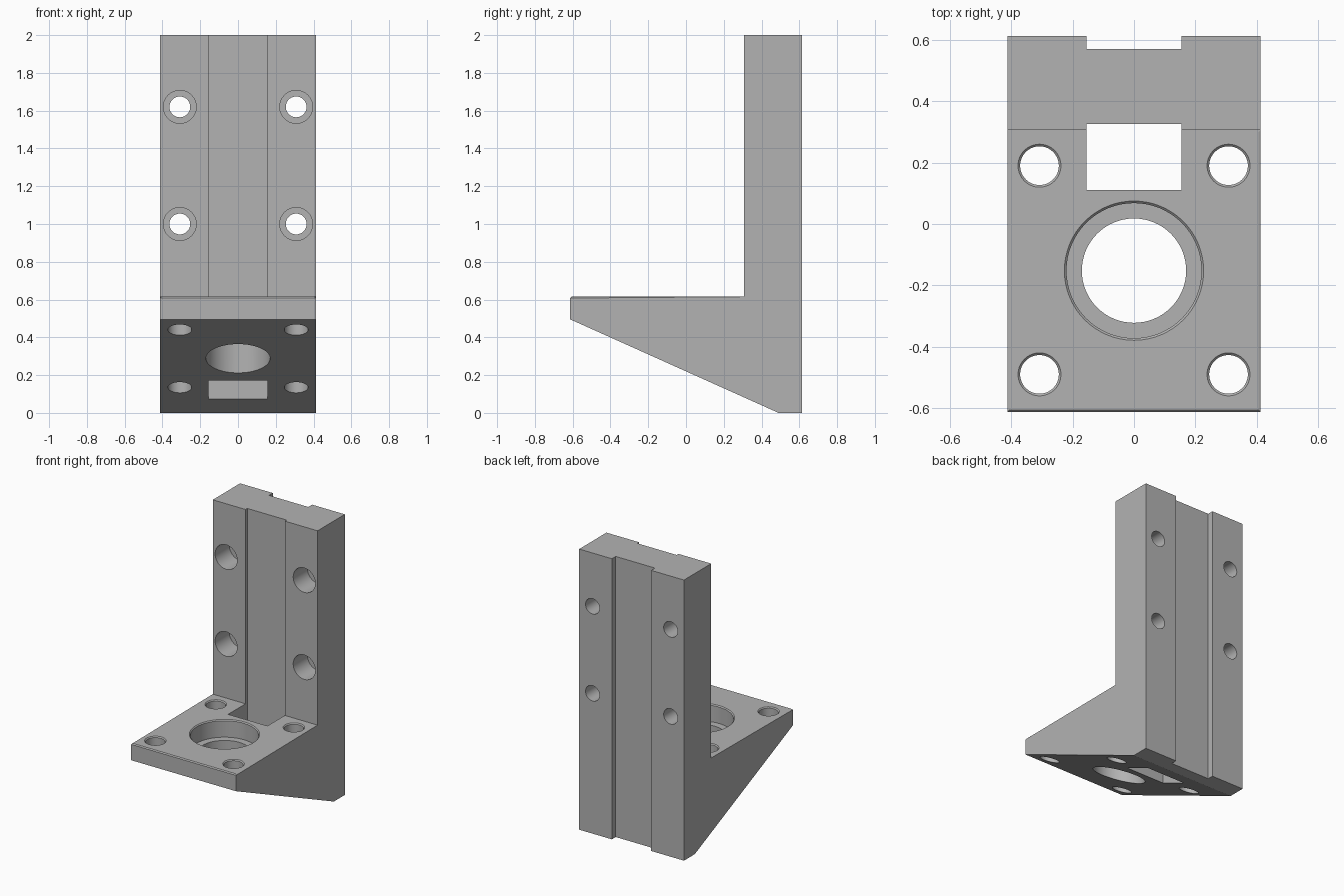
import bpy
import bmesh
import math
from mathutils import Matrix, Vector

cube = bpy.data.objects.get("Cube")
if cube:
    bpy.data.objects.remove(cube, do_unlink=True)

HALF_W = 0.413     # half width of the bracket
SLOT = 0.155       # half width of the grooves
TOP = 0.615        # top of the shelf
FACE = 0.306       # front face of the upright
BACK = 0.613       # back face of the upright
EDGE = 0.007       # fine chamfer

steel = bpy.data.materials.new("plain grey steel")
steel.use_nodes = True
grey = (0.45, 0.45, 0.45, 1)
steel.diffuse_color = grey
steel.node_tree.nodes["Principled BSDF"].inputs["Base Color"].default_value = grey


def make_object(name, bm):
    bmesh.ops.recalc_face_normals(bm, faces=bm.faces)
    mesh = bpy.data.meshes.new(name)
    bm.to_mesh(mesh)
    bm.free()
    mesh.materials.append(steel)
    obj = bpy.data.objects.new(name, mesh)
    bpy.context.collection.objects.link(obj)
    return obj


def box(bm, low, high):
    low, high = Vector(low), Vector(high)
    place = Matrix.Translation((low + high) / 2) @ Matrix.Diagonal((*(high - low), 1))
    bmesh.ops.create_cube(bm, size=1, matrix=place)


def bore(bm, profile, place):
    """Stepped round cutter: profile is (radius, height) from end to end."""
    count = 64
    rings = []
    for radius, height in profile:
        ring = []
        for i in range(count):
            a = math.tau * i / count
            ring.append(bm.verts.new(place @ Vector((radius * math.cos(a), radius * math.sin(a), height))))
        rings.append(ring)
    for low, high in zip(rings, rings[1:]):
        for i in range(count):
            j = (i + 1) % count
            bm.faces.new((low[i], low[j], high[j], high[i]))
    bm.faces.new(rings[0][::-1])
    bm.faces.new(rings[-1])


# Side profile of the bracket, extruded across its width
profile = [(-BACK, 0.495), (-BACK, TOP), (FACE, TOP), (FACE, 2),
           (BACK, 2), (BACK, 0), (0.49, 0)]
bm = bmesh.new()
side = bm.faces.new([bm.verts.new((-HALF_W, y, z)) for y, z in profile])
moved = bmesh.ops.extrude_face_region(bm, geom=[side])["geom"]
bmesh.ops.translate(bm, vec=(2 * HALF_W, 0, 0),
                    verts=[v for v in moved if isinstance(v, bmesh.types.BMVert)])
bmesh.ops.recalc_face_normals(bm, faces=bm.faces)

# Fine chamfer around the shelf, and a fillet where it meets the upright
rim = [e for e in bm.edges if all(abs(v.co.z - TOP) < 0.001 for v in e.verts)]
bmesh.ops.bevel(bm, geom=rim, offset=EDGE, segments=1, affect='EDGES')
bracket = make_object("angle_bracket", bm)

# Rectangular window with front groove, and back groove
bm = bmesh.new()
box(bm, (-SLOT, 0.11, -1), (SLOT, 0.326, 3))
box(bm, (-SLOT, 0.57, -1), (SLOT, 1, 3))
slots = make_object("slot_cutter", bm)

# Round holes
bm = bmesh.new()
bolt = [(0.063, -1), (0.063, -EDGE), (0.07, 0), (0.07, 0.1)]
for x in (-0.308, 0.308):
    for y in (-0.49, 0.19):
        bore(bm, bolt, Matrix.Translation((x, y, TOP)))
    for z in (1.0, 1.62):
        place = Matrix.Translation((x, FACE, z)) @ Matrix.Rotation(math.pi / 2, 4, 'X')
        bore(bm, [(0.055, -1), (0.055, -0.16), (0.087, -0.16), (0.087, 0.1)], place)
seat = [(0.17, -1), (0.17, -0.124), (0.22, -0.124), (0.22, -EDGE), (0.227, 0), (0.227, 0.1)]
bore(bm, seat, Matrix.Translation((0, -0.152, TOP)))
holes = make_object("hole_cutter", bm)

# Cut the openings
bpy.ops.object.select_all(action='DESELECT')
bracket.select_set(True)
bpy.context.view_layer.objects.active = bracket
for cutter in (slots, holes):
    cutter.hide_render = True
    cut = bracket.modifiers.new("cut", 'BOOLEAN')
    cut.operation = 'DIFFERENCE'
    cut.solver = 'EXACT'
    cut.object = cutter
    bpy.ops.object.modifier_apply(modifier=cut.name)
    bpy.data.objects.remove(cutter, do_unlink=True)
bpy.ops.object.shade_smooth_by_angle(angle=math.radians(20))
